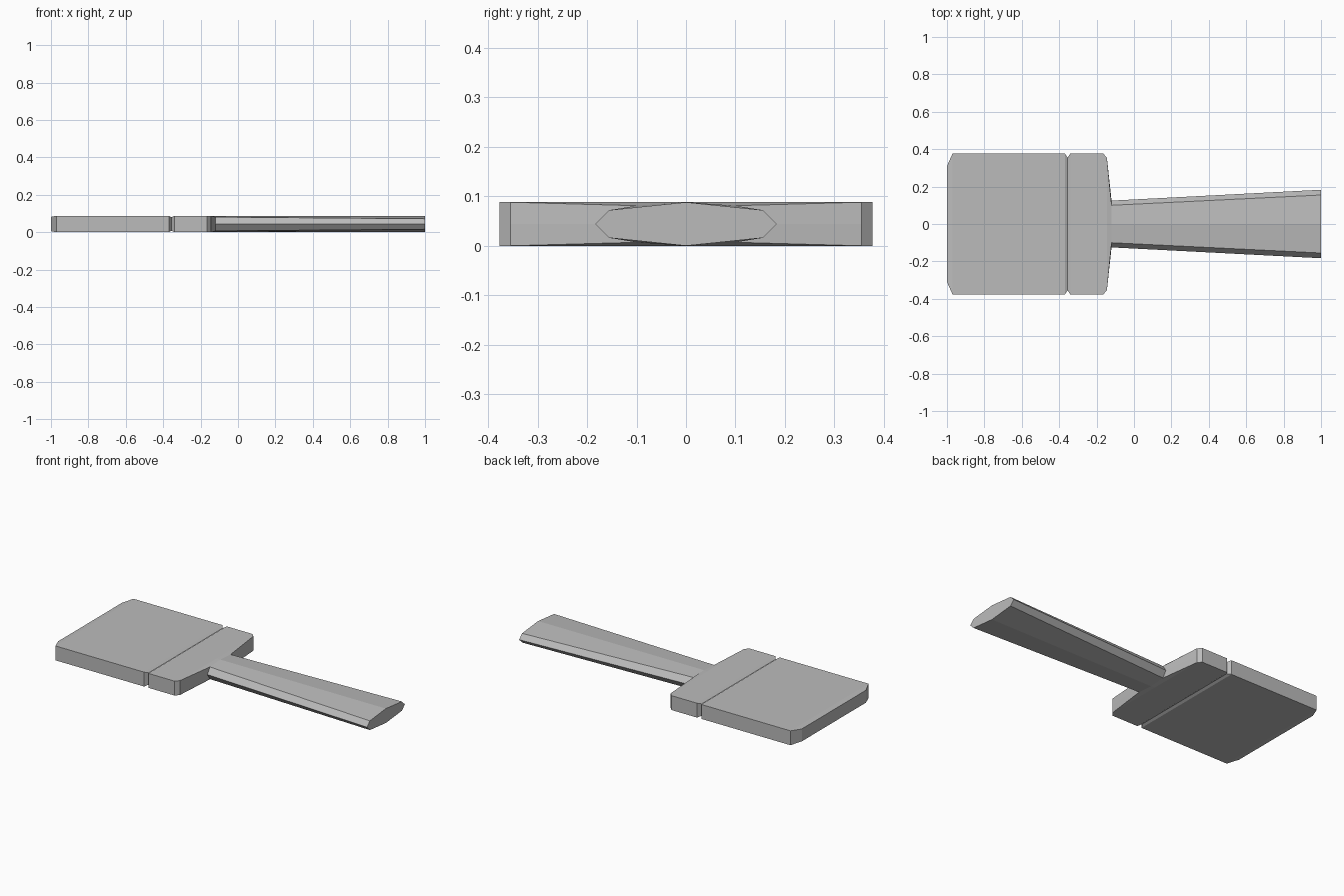
import bpy
import bmesh

cube = bpy.data.objects.get("Cube")
if cube:
    bpy.data.objects.remove(cube, do_unlink=True)

grey = bpy.data.materials.new("plain grey")
grey.use_nodes = True
colour = (0.5, 0.5, 0.5, 1)
grey.diffuse_color = colour
grey.node_tree.nodes["Principled BSDF"].inputs["Base Color"].default_value = colour

HALF = 0.044  # half of the full thickness


def loft(name, stations, cap_start=False, cap_end=False):
    """Skin stations along x: (x, side half width, ridge half width, ridge height, crown height)."""
    bm = bmesh.new()
    rings = []
    for x, w, r, a, b in stations:
        section = [(w, 0), (r, a), (0, b), (-r, a), (-w, 0), (-r, -a), (0, -b), (r, -a)]
        rings.append([bm.verts.new((x, y, HALF + z)) for y, z in section])
    for one, two in zip(rings, rings[1:]):
        for i in range(len(one)):
            j = (i + 1) % len(one)
            bm.faces.new((one[i], one[j], two[j], two[i]))
    if cap_start:
        bm.faces.new(rings[0])
    if cap_end:
        bm.faces.new(rings[-1])
    bmesh.ops.recalc_face_normals(bm, faces=bm.faces)
    # Open tubes: make sure the first side face points away from the axis
    bm.faces.ensure_lookup_table()
    if bm.faces[0].normal.y < 0:
        bmesh.ops.reverse_faces(bm, faces=bm.faces)
    mesh = bpy.data.meshes.new(name)
    bm.to_mesh(mesh)
    bm.free()
    mesh.materials.append(grey)
    obj = bpy.data.objects.new(name, mesh)
    bpy.context.collection.objects.link(obj)


def slab(x, w, inset=0.0):
    """Rectangular station."""
    return (x, w, w, HALF - inset, HALF - inset)


groove = slab(-0.355, 0.355, 0.008)
neck = (-0.12, 0.125, 0.1, 0.037, HALF)

# Wide flat head with clipped end corners
loft("head", [slab(-1, 0.31, 0.006), slab(-0.97, 0.377), slab(-0.37, 0.377), groove],
     cap_start=True)

# Collar between the groove and the handle
loft("collar", [groove, slab(-0.34, 0.377), slab(-0.165, 0.377), slab(-0.145, 0.355), neck])

# Faceted handle widening towards its end
loft("handle", [neck, (1, 0.183, 0.155, 0.028, HALF)], cap_end=True)
